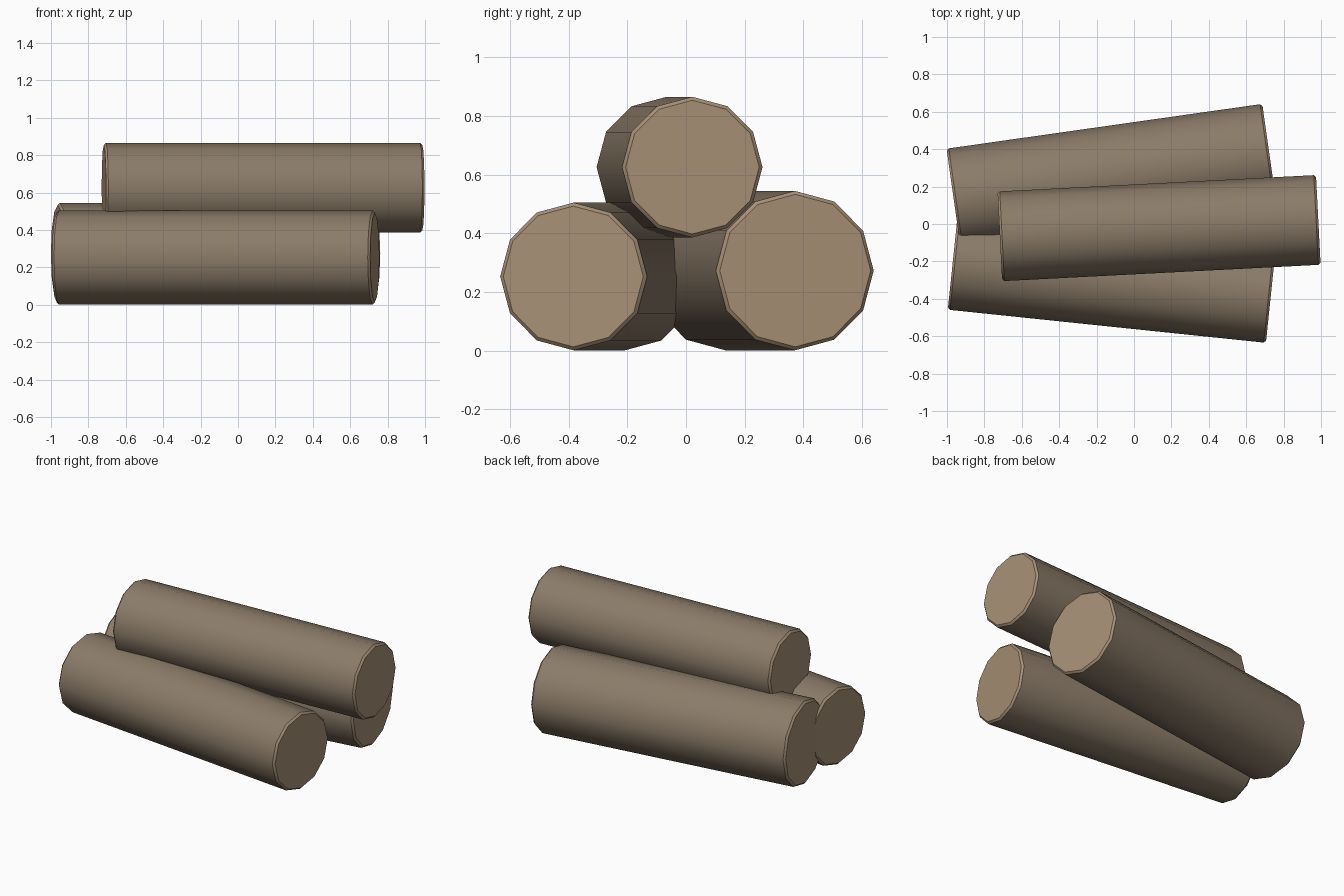
import bpy, bmesh, math
from mathutils import Matrix, Vector

if "Cube" in bpy.data.objects:
    bpy.data.objects.remove(bpy.data.objects["Cube"])

SIDES = 12
BEVEL = 0.012


def material(name, rgb):
    m = bpy.data.materials.new(name)
    m.diffuse_color = (*rgb, 1)
    m.use_nodes = True
    m.node_tree.nodes["Principled BSDF"].inputs["Base Color"].default_value = m.diffuse_color
    return m


bark = material("bark", (0.26, 0.20, 0.14))
cut_wood = material("cut_wood", (0.39, 0.28, 0.18))


def make_log(name, radius, length, centre, angle):
    """Twelve-sided log lying along x, chamfered at both cut ends."""
    bm = bmesh.new()
    half = length / 2
    profile = [(-half, radius - BEVEL), (-half + BEVEL, radius),
               (half - BEVEL, radius), (half, radius - BEVEL)]
    rings = []
    for x, r in profile:
        rings.append([bm.verts.new((x, r * math.cos(a), r * math.sin(a)))
                      for a in (2 * math.pi * i / SIDES for i in range(SIDES))])
    for k, (a, b) in enumerate(zip(rings, rings[1:])):
        for i in range(SIDES):
            j = (i + 1) % SIDES
            f = bm.faces.new((a[i], a[j], b[j], b[i]))
            f.material_index = 0 if k == 1 else 1
    # cut ends
    for ring in (rings[0], rings[-1]):
        bm.faces.new(ring).material_index = 1
    bmesh.ops.recalc_face_normals(bm, faces=bm.faces)
    mesh = bpy.data.meshes.new(name)
    bm.to_mesh(mesh)
    bm.free()
    mesh.materials.append(bark)
    mesh.materials.append(cut_wood)
    obj = bpy.data.objects.new(name, mesh)
    bpy.context.collection.objects.link(obj)
    obj.matrix_world = (Matrix.Translation(Vector(centre))
                        @ Matrix.Rotation(math.radians(angle), 4, "Z"))
    # smooth bark, crisp cut ends
    bpy.ops.object.select_all(action="DESELECT")
    obj.select_set(True)
    bpy.context.view_layer.objects.active = obj
    bpy.ops.object.shade_smooth_by_angle(angle=math.radians(35))
    return obj


# two splayed logs on the ground, one resting on top
make_log("front_log", 0.252, 1.71, (-0.119, -0.296, 0.253), -5.94)
make_log("back_log", 0.272, 1.705, (-0.120, 0.253, 0.273), 8.07)
make_log("top_log", 0.240, 1.705, (0.134, -0.022, 0.626), 2.95)
